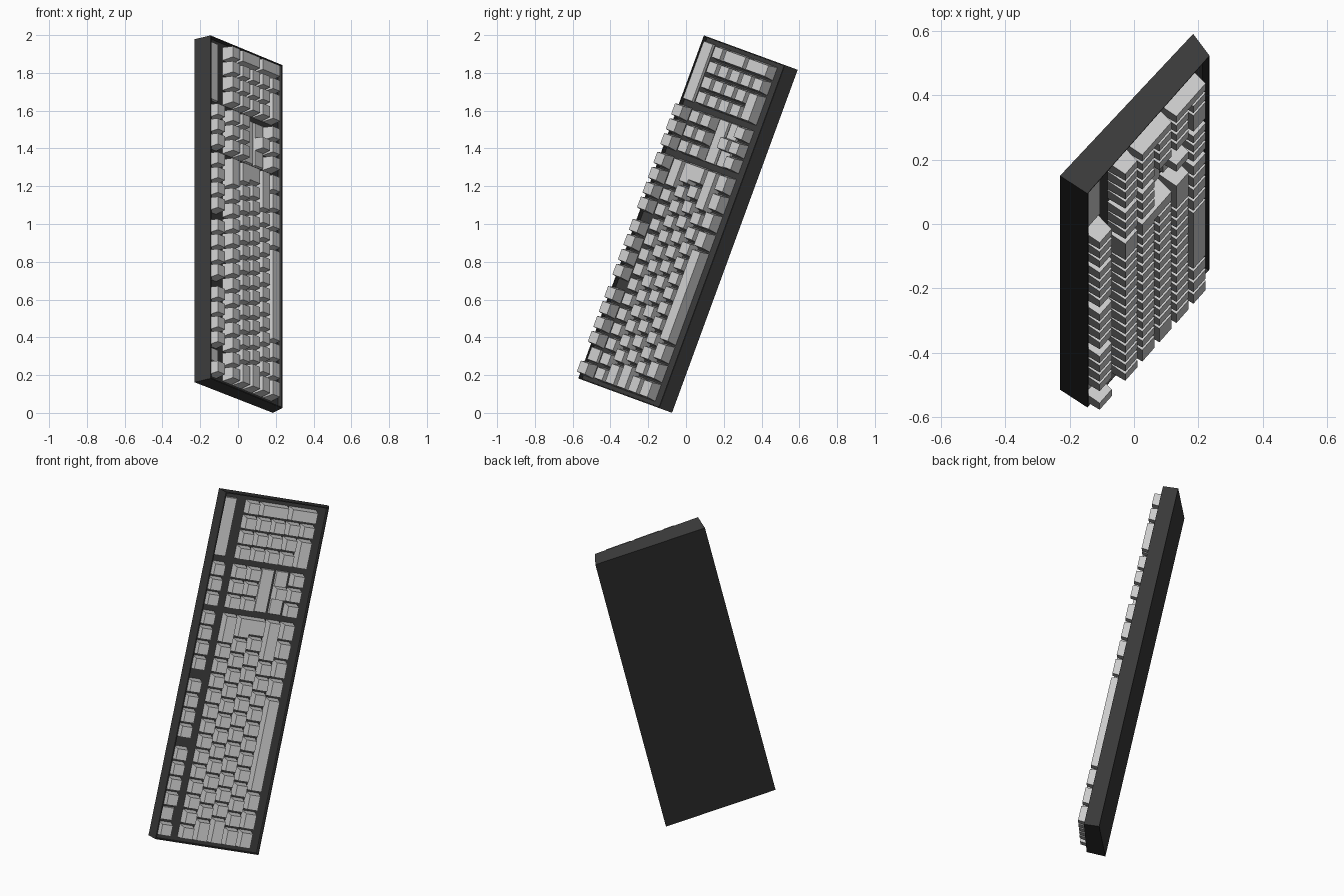
import bpy, bmesh
from mathutils import Vector, Matrix

if "Cube" in bpy.data.objects:
    bpy.data.objects.remove(bpy.data.objects["Cube"])

# Leaning frame: local x = depth (function row to space bar), y = length, z = out of the keys
L = Vector((0, 0.344, 0.939)).normalized()
W = Vector((0.639, 0.723, -0.261))
W = (W - L * W.dot(L)).normalized()
N = W.cross(L)
FRAME = Matrix((W, L, N)).transposed().to_4x4()

U = 0.0841          # key pitch along the length
V = 0.083           # key pitch across the rows
L0, W0 = -0.004, -0.514 - 0.083 / 2
FLOOR, TOP, LOW = 0.247, 0.313, 0.262


def material(name, value):
    m = bpy.data.materials.new(name)
    m.diffuse_color = (value, value, value, 1)
    m.use_nodes = True
    m.node_tree.nodes["Principled BSDF"].inputs["Base Color"].default_value = m.diffuse_color
    return m


case_mat = material("dark_grey_case", 0.042)
key_mat = material("light_grey_keys", 0.62)


def finish(bm, name, mat):
    bmesh.ops.recalc_face_normals(bm, faces=bm.faces[:])
    me = bpy.data.meshes.new(name)
    bm.to_mesh(me)
    bm.free()
    me.materials.append(mat)
    ob = bpy.data.objects.new(name, me)
    bpy.context.collection.objects.link(ob)
    ob.matrix_world = FRAME


# Case: wedge profile drawn out along the length, with a shallow tray
bm = bmesh.new()
profile = [(-0.562, 0.168), (0.064, 0.186), (0.041, 0.271), (-0.553, 0.271)]
ends = [[bm.verts.new((w, y, n)) for w, n in profile] for y in (-0.025, 1.909)]
bm.faces.new(ends[0])
bm.faces.new(ends[1][::-1])
for i in range(4):
    j = (i + 1) % 4
    bm.faces.new((ends[0][i], ends[0][j], ends[1][j], ends[1][i]))
bmesh.ops.recalc_face_normals(bm, faces=bm.faces[:])
top = max(bm.faces, key=lambda f: f.calc_center_median().z)
bmesh.ops.inset_region(bm, faces=[top], thickness=0.008)
bmesh.ops.inset_region(bm, faces=[top], thickness=0.0005, depth=FLOOR - 0.271)
finish(bm, "keyboard_case", case_mat)


def add_key(bm, col, row, width=1, height=1, top=TOP, taper=0.007):
    """Tapered cap covering width x height cells."""
    y0, y1 = L0 + col * U + 0.005, L0 + (col + width) * U - 0.005
    x0, x1 = W0 + row * V + 0.005, W0 + (row + height) * V - 0.005
    rings = []
    for z, t in ((FLOOR - 0.002, 0), (top, taper)):
        rings.append([bm.verts.new((x, y, z)) for x, y in (
            (x0 + t, y0 + t), (x1 - t, y0 + t), (x1 - t, y1 - t), (x0 + t, y1 - t))])
    a, b = rings
    bm.faces.new(a[::-1])
    bm.faces.new(b)
    for i in range(4):
        j = (i + 1) % 4
        bm.faces.new((a[i], a[j], b[j], b[i]))


def add_row(bm, row, col, widths):
    for w in widths:
        add_key(bm, col, row, w)
        col += w


# Function row
bm = bmesh.new()
add_key(bm, 0, 0)
for start in (2, 6.5, 11):
    add_row(bm, 0, start, [1] * 4)
add_row(bm, 0, 15.25, [1] * 3)
finish(bm, "function_keys", key_mat)

# Main typing block with tall enter key
bm = bmesh.new()
add_row(bm, 1.5, 0, [1] * 13 + [2])
add_row(bm, 2.5, 0, [1.5] + [1] * 12)
add_row(bm, 3.5, 0, [1.75] + [1] * 12)
add_row(bm, 4.5, 0, [1.25] + [1] * 11 + [2.75])
add_row(bm, 5.5, 0, [1.25] * 3 + [6.25] + [1.25] * 4)
add_key(bm, 13.75, 2.5, 1.25, 2)
add_key(bm, 13.5, 2.5, 1.45)
finish(bm, "typing_keys", key_mat)

# Navigation block and arrows
bm = bmesh.new()
for row in (1.5, 2.5, 5.5):
    add_row(bm, row, 15.25, [1] * 3)
add_key(bm, 16.25, 4.5)
finish(bm, "navigation_keys", key_mat)

# Number pad
bm = bmesh.new()
add_row(bm, 1.5, 18.5, [1] * 4)
for row in (2.5, 3.5, 4.5):
    add_row(bm, row, 18.5, [1] * 3)
add_row(bm, 5.5, 18.5, [2, 1])
add_key(bm, 21.5, 2.5, 1, 2)
add_key(bm, 21.5, 4.5, 1, 2)
finish(bm, "number_pad_keys", key_mat)

# Low flat filler plates
bm = bmesh.new()
for col, row, width in ((1, 0, 1), (18.5, 0, 4), (15.25, 3.5, 3), (15.25, 4.5, 3)):
    add_key(bm, col, row, width, 1, LOW, 0.003)
finish(bm, "filler_plates", key_mat)
